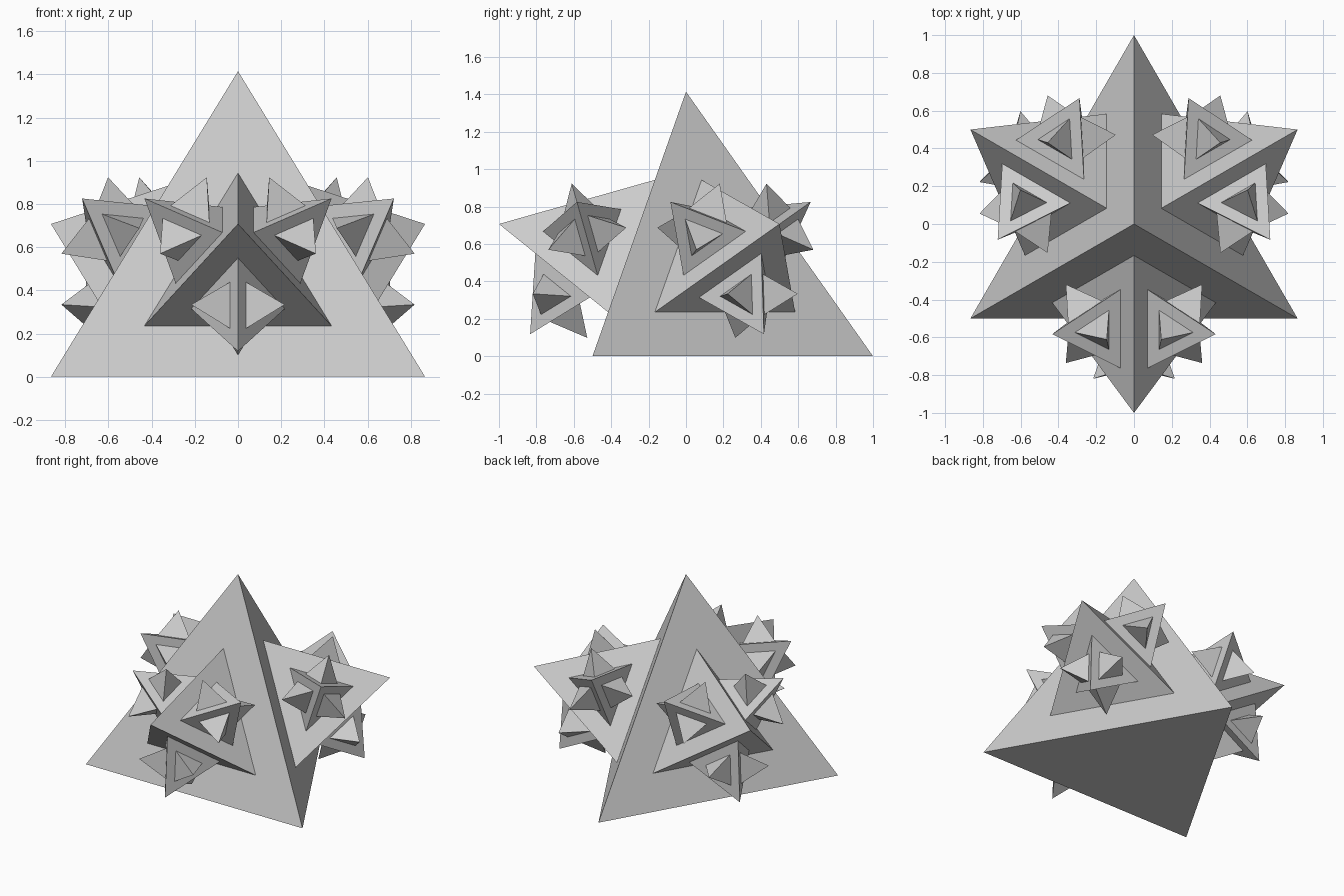
import bpy, math
from mathutils import Vector

if "Cube" in bpy.data.objects:
    bpy.data.objects.remove(bpy.data.objects["Cube"])

grey = bpy.data.materials.new("grey")
grey.diffuse_color = (0.6, 0.6, 0.6, 1)
grey.use_nodes = True
grey.node_tree.nodes["Principled BSDF"].inputs["Base Color"].default_value = grey.diffuse_color


def make_object(name, tris):
    """Turn a list of outward-wound triangles into one flat-shaded object."""
    mesh = bpy.data.meshes.new(name)
    verts = [p for tri in tris for p in tri]
    faces = [(i, i + 1, i + 2) for i in range(0, len(verts), 3)]
    mesh.from_pydata(verts, [], faces)
    mesh.materials.append(grey)
    mesh.validate()
    obj = bpy.data.objects.new(name, mesh)
    bpy.context.collection.objects.link(obj)


def spike(tri):
    """Half-size regular pyramid standing on the middle of a triangle."""
    centre = sum(tri, Vector()) / 3
    a, b, c = (centre.lerp(p, 0.5) for p in tri)
    normal = (b - a).cross(c - a).normalized()
    tip = centre + normal * (b - a).length * math.sqrt(2 / 3)
    return [(a, b, tip), (b, c, tip), (c, a, tip)]


# Main body: regular tetrahedron, one base edge facing front
base = [Vector((math.cos(t), math.sin(t), 0))
        for t in (math.radians(90 + 120 * i) for i in range(3))]
top = Vector((0, 0, math.sqrt(2)))
sides = [(base[i], base[(i + 1) % 3], top) for i in range(3)]
make_object("main_pyramid", sides + [tuple(reversed(base))])

# Three generations of spikes, each growing on the faces of the previous one
for name in ("large_spikes", "medium_spikes", "small_spikes"):
    sides = [t for tri in sides for t in spike(tri)]
    make_object(name, sides)
